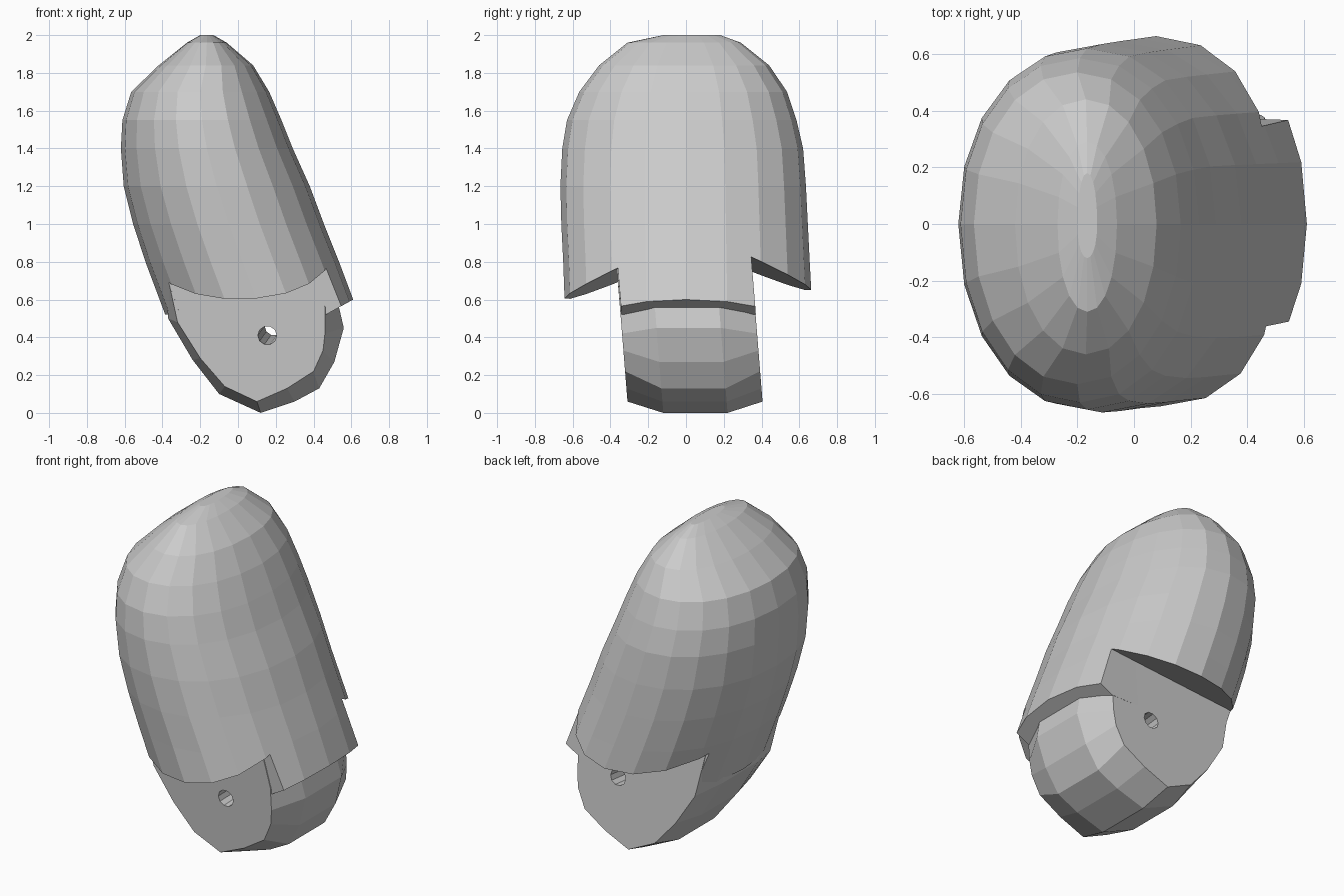
import bpy, bmesh, math

if "Cube" in bpy.data.objects:
    bpy.data.objects.remove(bpy.data.objects["Cube"])

def loft(name, rings):
    """Skin a closed solid through rings with equal point counts."""
    bm = bmesh.new()
    vs = [[bm.verts.new(p) for p in r] for r in rings]
    n = len(rings[0])
    for a, b in zip(vs, vs[1:]):
        for i in range(n):
            j = (i + 1) % n
            bm.faces.new((a[i], a[j], b[j], b[i]))
    bm.faces.new(vs[0])
    bm.faces.new(vs[-1])
    bmesh.ops.recalc_face_normals(bm, faces=bm.faces)
    me = bpy.data.meshes.new(name)
    bm.to_mesh(me)
    bm.free()
    ob = bpy.data.objects.new(name, me)
    bpy.context.collection.objects.link(ob)
    return ob

def cut(target, cutter):
    m = target.modifiers.new("cut", 'BOOLEAN')
    m.operation = 'DIFFERENCE'
    m.solver = 'EXACT'
    m.object = cutter
    bpy.context.view_layer.objects.active = target
    bpy.ops.object.modifier_apply(modifier=m.name)
    bpy.data.objects.remove(cutter)

def lean(y, z):
    return y + (0.5 - z) * 0.08

def power(v):
    return math.copysign(abs(v) ** 0.95, v)

# Leaning domed shell: z, left x, right x, front y, back y
sections = [
    (0.52, -0.385, 0.64, 0.64, 0.67), (0.80, -0.49, 0.535, 0.65, 0.655),
    (1.00, -0.555, 0.455, 0.66, 0.645), (1.20, -0.605, 0.38, 0.665, 0.635),
    (1.40, -0.62, 0.29, 0.655, 0.62), (1.55, -0.612, 0.23, 0.63, 0.585),
    (1.70, -0.565, 0.165, 0.565, 0.535), (1.84, -0.42, 0.08, 0.46, 0.44),
    (1.96, -0.27, -0.06, 0.31, 0.29), (2.00, -0.20, -0.13, 0.12, 0.18)]
N = 20
rings = []
for z, xl, xr, yf, yb in sections:
    ring = []
    for i in range(N):
        a = 2 * math.pi * i / N
        s = power(math.sin(a))
        ring.append(((xl + xr) / 2 + (xr - xl) / 2 * power(math.cos(a)),
                     s * (yb if s > 0 else yf), z))
    rings.append(ring)
shell = loft("shell", rings)

# Sloping recesses on both sides of the shell
for side, y0, top in ((-1, -0.343, 0.725), (1, 0.368, 0.785)):
    prof = [(lean(y0, -0.1), -0.1), (lean(y0, top), top),
            (side, top - 0.29), (side, -0.1)]
    cut(shell, loft("side_cutter",
        [[(x, y, z + 0.09 * x) for y, z in prof] for x in (-1, 1)]))

# Slanted underside of the rear skirt
skirt = [(0.2, 0.374), (0.9, 0.76), (0.9, 0.2), (0.2, 0.2)]
cut(shell, loft("skirt_cutter", [[(x, y, z) for x, z in skirt] for y in (-1, 1)]))

# Hinge tongue: rounded middle profile, smaller flat side profile
mid = [(-0.38, 0.80), (-0.37, 0.50), (-0.24, 0.28), (-0.10, 0.10), (0.12, 0.0),
       (0.30, 0.06), (0.43, 0.13), (0.51, 0.27), (0.56, 0.45), (0.53, 0.58), (0.40, 0.84)]
flat = [(-0.39, 0.80), (-0.32, 0.48), (-0.20, 0.29), (-0.07, 0.14), (0.10, 0.06),
        (0.26, 0.13), (0.40, 0.22), (0.45, 0.33), (0.46, 0.42), (0.46, 0.56), (0.40, 0.84)]
tongue = loft("hinge_tongue", [[(x, lean(y, z), z) for x, z in p]
              for y, p in ((-0.345, flat), (-0.16, mid), (0.18, mid), (0.37, flat))])

# Pin hole through the tongue
hole = [(0.155 + 0.05 * math.cos(math.pi * i / 5), 0.41 + 0.05 * math.sin(math.pi * i / 5))
        for i in range(10)]
cut(tongue, loft("pin_cutter", [[(x + 0.05 * (y + 0.34), y, z + 0.07 * (y + 0.34))
                                 for x, z in hole] for y in (-0.7, 0.7)]))
